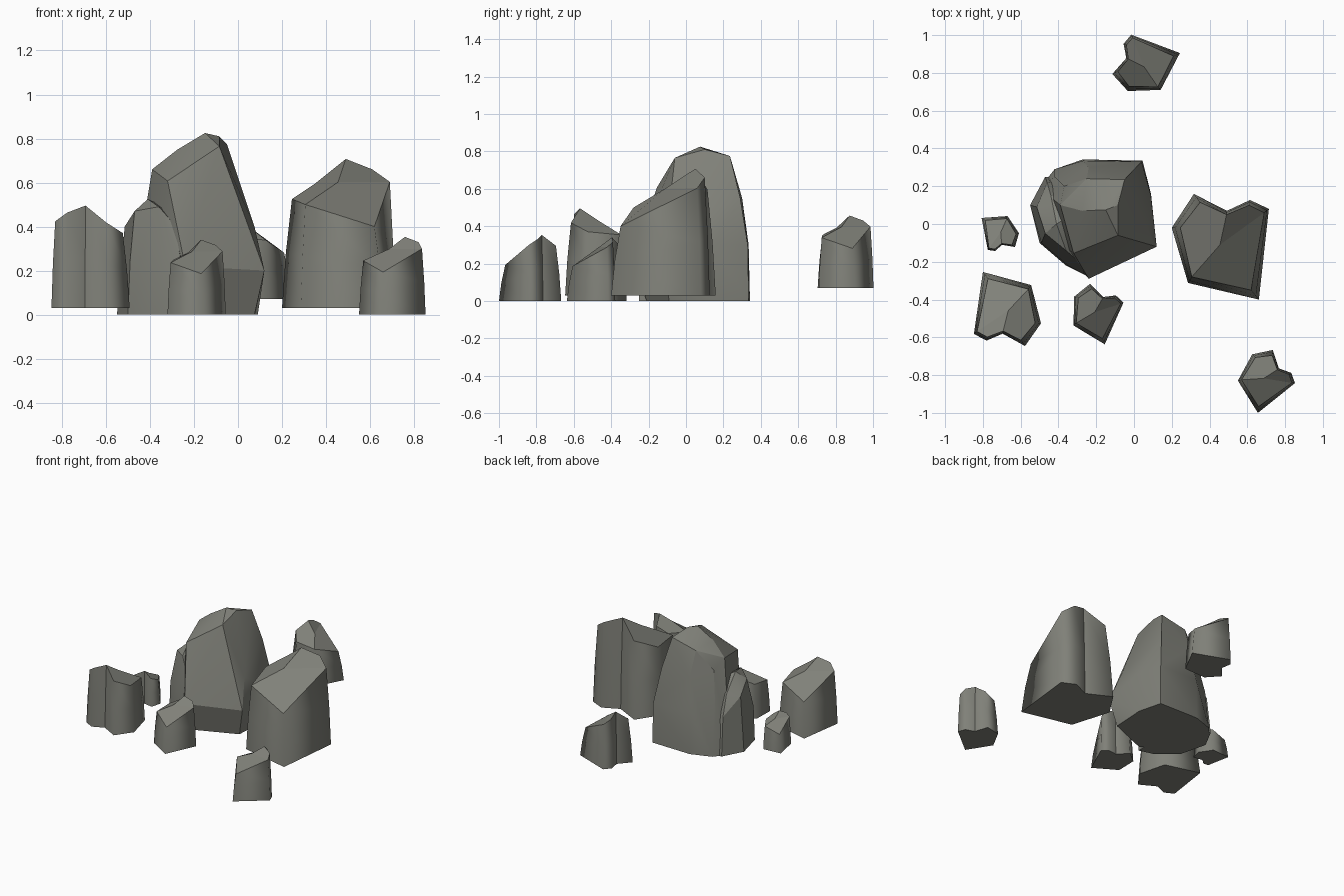
import bpy, bmesh, math

if "Cube" in bpy.data.objects:
    bpy.data.objects.remove(bpy.data.objects["Cube"])

# Dark olive-grey rock
ROCK = bpy.data.materials.new("rock")
ROCK.diffuse_color = (.215, .218, .19, 1)
ROCK.use_nodes = True
ROCK.node_tree.nodes["Principled BSDF"].inputs["Base Color"].default_value = ROCK.diffuse_color

# Shared stone shape: seven-sided column with a notch and a sloped, ridged top
BASE = [(.20, -.02), (.317, .159), (.492, .07), (.614, .127),
        (.714, .08), (.661, -.40), (.286, -.312)]
TOP = [(.245, -.02, .495), (.35, .115, .565), (.49, .05, .677), (.61, .10, .63),
       (.69, .06, .573), (.62, -.35, .37), (.306, -.28, .47)]
RIDGE = (.455, -.11, .572)
NOTCH = 2


def finish(bm, name):
    bmesh.ops.recalc_face_normals(bm, faces=bm.faces[:])
    mesh = bpy.data.meshes.new(name)
    bm.to_mesh(mesh)
    bm.free()
    mesh.materials.append(ROCK)
    ob = bpy.data.objects.new(name, mesh)
    bpy.context.collection.objects.link(ob)
    return ob


def stone(name, a, b, z0):
    """Place the stone so base corners 1 and 5 land on a and b."""
    s1, s5 = complex(*BASE[1]), complex(*BASE[5])
    turn = (complex(*b) - complex(*a)) / (s5 - s1)
    bm = bmesh.new()

    def vert(x, y, z):
        p = complex(*a) + turn * (complex(x, y) - s1)
        return bm.verts.new((p.real, p.imag, z0 + z * abs(turn)))

    low = [vert(x, y, 0) for x, y in BASE]
    mid = [vert(p[0] + (t[0] - p[0]) * .38, p[1] + (t[1] - p[1]) * .38, t[2] * .5)
           for p, t in zip(BASE, TOP)]
    top = [vert(*t) for t in TOP]
    m = vert(*RIDGE)
    # Smooth walls
    for r0, r1 in ((low, mid), (mid, top)):
        for i in range(7):
            j = (i + 1) % 7
            bm.faces.new((r0[i], r0[j], r1[j], r1[i])).smooth = True
    # Flat bottom and top facets
    bm.faces.new(low[::-1])
    bm.faces.new((top[6], top[0], top[1], top[2], m))
    bm.faces.new((m, top[2], top[3], top[4]))
    bm.faces.new((m, top[4], top[5], top[6]))
    # Crisp rims and notch crease
    for e in bm.edges:
        if not all(f.smooth for f in e.link_faces):
            e.smooth = False
    for r0, r1 in ((low, mid), (mid, top)):
        bm.edges.get((r0[NOTCH], r1[NOTCH])).smooth = False
    finish(bm, name)


def hull(name, pts):
    bm = bmesh.new()
    for p in pts:
        bm.verts.new(p)
    res = bmesh.ops.convex_hull(bm, input=bm.verts[:])
    junk = [v for v in res['geom_interior'] if isinstance(v, bmesh.types.BMVert)]
    bmesh.ops.delete(bm, geom=junk, context='VERTS')
    bmesh.ops.dissolve_limit(bm, angle_limit=math.radians(7),
                             verts=bm.verts[:], edges=bm.edges[:])
    ob = finish(bm, name)
    bpy.ops.object.select_all(action='DESELECT')
    bpy.context.view_layer.objects.active = ob
    ob.select_set(True)
    bpy.ops.object.shade_smooth_by_angle(angle=math.radians(25))


# Smaller stones around the boulder
stone("right_stone", (.317, .159), (.661, -.40), .03)
stone("left_front_stone", (-.577, -.646), (-.80, -.254), .03)
stone("back_stone", (-.115, .794), (.243, .905), .07)
stone("front_stone", (-.233, -.317), (-.155, -.637), 0)
stone("front_right_stone", (.735, -.667), (.656, -1.0), 0)
stone("left_pebble", (-.63, -.122), (-.807, .032), .03)

# Central boulder: faceted, undercut at the front
hull("main_boulder", [
    (.075, -.09, 0), (-.22, -.21, 0), (-.42, -.08, 0), (-.50, .19, 0),
    (-.42, .29, 0), (-.27, .342, 0), (.045, .335, 0), (.09, .16, 0),
    (.12, -.12, .2), (-.24, -.29, .22), (.04, .33, .3), (-.27, .335, .3),
    (-.42, .25, .3), (.09, .15, .3), (.075, -.03, .40), (.0, .29, .55),
    (-.24, .30, .55), (-.32, -.155, .607), (-.085, -.06, .765),
    (-.39, .10, .66), (-.275, .07, .75), (-.15, .075, .825), (-.085, .10, .81),
    (-.05, .235, .775), (-.25, .24, .73), (-.37, .20, .6)])

# Lower shoulder on the boulder's left side
hull("boulder_shoulder", [
    (-.55, .10, 0), (-.50, -.10, 0), (-.36, -.22, 0), (-.25, -.25, 0),
    (-.47, .25, 0), (-.25, .25, 0),
    (-.53, .10, .25), (-.49, -.10, .25), (-.35, -.22, .25), (-.26, -.27, .25),
    (-.46, .22, .28), (-.515, .09, .40), (-.47, -.05, .47), (-.41, .0, .525),
    (-.36, -.14, .49), (-.29, -.20, .41), (-.25, .1, .45), (-.44, .15, .42)])
